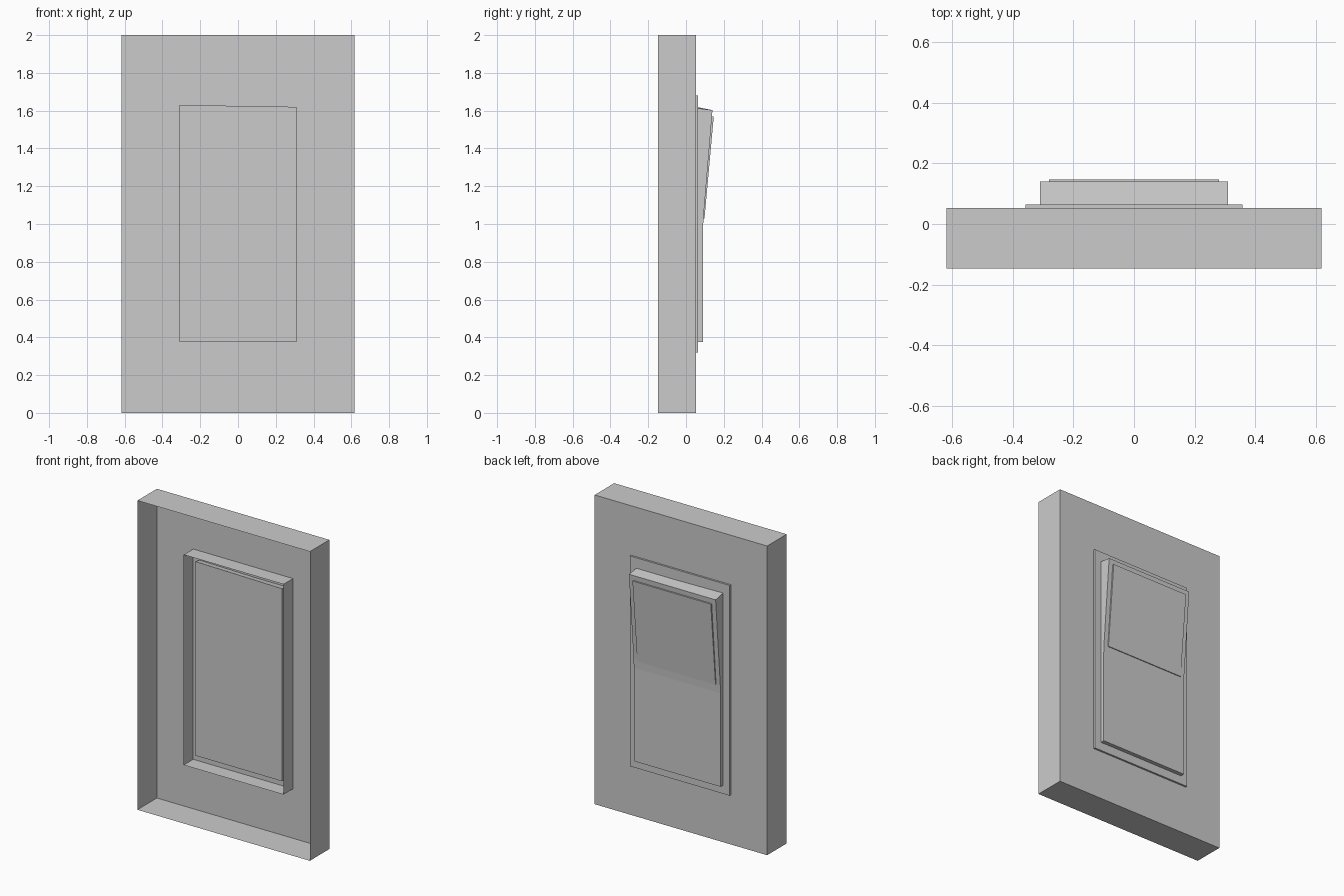
import bpy, bmesh
from math import cos, sin, pi
from mathutils import Vector

if "Cube" in bpy.data.objects:
    bpy.data.objects.remove(bpy.data.objects["Cube"])


def add_object(name, bm, recalc=True):
    if recalc:
        bmesh.ops.recalc_face_normals(bm, faces=bm.faces[:])
    mesh = bpy.data.meshes.new(name)
    bm.to_mesh(mesh)
    bm.free()
    ob = bpy.data.objects.new(name, mesh)
    bpy.context.collection.objects.link(ob)
    return ob


def open_box(name, half_x, y0, y1, z0, z1):
    """Thin shell box whose -y side is left open."""
    bm = bmesh.new()
    bmesh.ops.create_cube(bm, size=1)
    for v in bm.verts:
        v.co = Vector((v.co.x * 2 * half_x,
                       y1 if v.co.y > 0 else y0,
                       z1 if v.co.z > 0 else z0))
    bm.normal_update()
    for f in bm.faces[:]:
        if f.normal.y < -0.9:
            bm.faces.remove(f)
    bm.normal_update()
    return add_object(name, bm, False)


def extrude_profile(name, profile, half_x):
    """Sweep a closed (y, z) side profile across x."""
    bm = bmesh.new()
    face = bm.faces.new([bm.verts.new((-half_x, y, z)) for y, z in profile])
    out = bmesh.ops.extrude_face_region(bm, geom=[face], use_keep_orig=True)
    moved = [g for g in out["geom"] if isinstance(g, bmesh.types.BMVert)]
    bmesh.ops.translate(bm, verts=moved, vec=(2 * half_x, 0, 0))
    return add_object(name, bm)


# Hollow wall plate and the raised frame passing through it
open_box("wall_plate", 0.617, -0.147, 0.052, 0.0, 2.0)
open_box("switch_frame", 0.357, -0.045, 0.064, 0.32, 1.68)

# Rocker with its upper half tilted outward
rocker = extrude_profile("rocker", [
    (0.005, 0.375), (0.09, 0.375), (0.09, 0.98), (0.093, 1.04),
    (0.14, 1.603), (0.005, 1.63)], 0.31)
for v in rocker.data.vertices:
    if v.co.x > 0 and v.co.z > 1.62:
        v.co.z = 1.62

# Thin panel lying on the tilted half
extrude_profile("rocker_panel", [
    (0.089, 1.03), (0.098, 1.03), (0.147, 1.57), (0.135, 1.57)], 0.28)

# Flat four-sided screw heads above and below the frame
for name, zc in (("upper_screw", 1.803), ("lower_screw", 0.168)):
    bm = bmesh.new()
    r = 0.087
    bm.faces.new([bm.verts.new((-r * cos(a * pi / 2), 0.054,
                                zc + r * sin(a * pi / 2))) for a in range(4)])
    add_object(name, bm, False)
